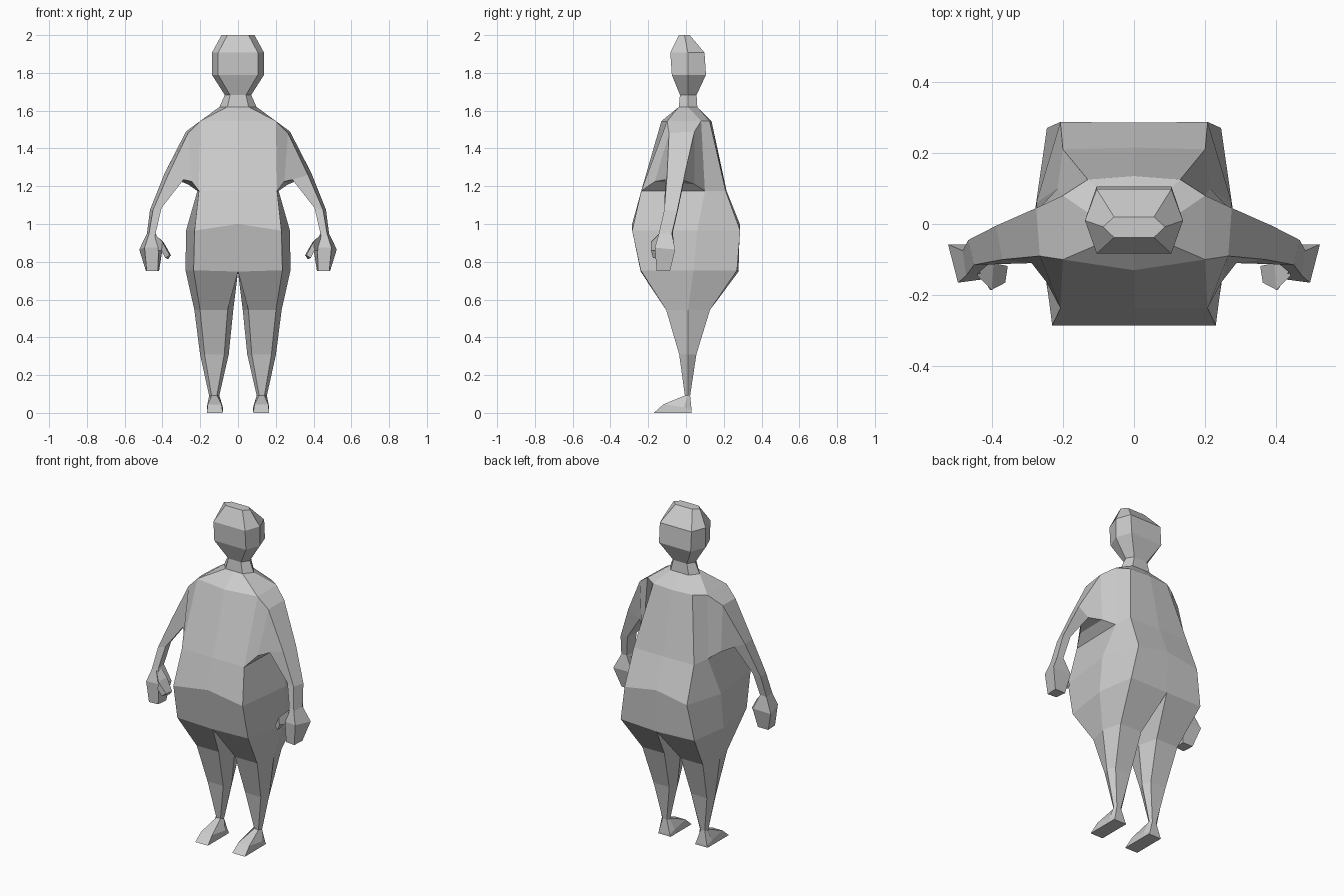
import bpy, bmesh

bm = bmesh.new()


def verts(points):
    return [bm.verts.new(p) for p in points]


def loft(rings, closed=False, skip=()):
    """Join successive rings of vertices with quads."""
    for k, (a, b) in enumerate(zip(rings, rings[1:])):
        n = len(a)
        for i in range(n if closed else n - 1):
            if (k, i) not in skip:
                j = (i + 1) % n
                bm.faces.new((a[i], a[j], b[j], b[i]))


def half_ring(z, f, s, b, cf=None, cb=None, zc=None):
    """Right half of a section: centre front, front, side, back, centre back."""
    zc = z if zc is None else zc
    return verts([(0, f[1] if cf is None else cf, zc), (*f, z), (*s, z),
                  (*b, z), (0, b[1] if cb is None else cb, zc)])


# Torso, neck and head: half sections from the hips to the crown
trunk = [
    half_ring(0.755, (0.235, -0.24), (0.278, 0.04), (0.245, 0.27), -0.24, 0.278, 0.748),
    half_ring(0.965, (0.23, -0.285), (0.275, 0.06), (0.207, 0.287), -0.285, 0.285, 1.0),
    half_ring(1.175, (0.207, -0.237), (0.215, 0.10), (0.20, 0.21), -0.237, 0.215),
    half_ring(1.545, (0.20, -0.10), (0.20, 0.08), (0.13, 0.125), -0.13, 0.135),
    half_ring(1.62, (0.056, -0.038), (0.098, 0.01), (0.06, 0.06)),
    half_ring(1.683, (0.042, -0.032), (0.07, 0.012), (0.045, 0.056)),
    half_ring(1.79, (0.105, -0.075), (0.138, 0.01), (0.105, 0.106)),
    half_ring(1.907, (0.105, -0.083), (0.138, 0.01), (0.105, 0.098)),
    half_ring(2.0, (0.056, -0.038), (0.087, -0.008), (0.056, 0.02)),
]
loft(trunk, skip={(2, 1)})          # leave the arm hole open
bm.faces.new(trunk[-1])

# Leg and foot: six-sided sections from the crotch to the sole


def leg_ring(z, cx, wide, narrow, front, mid, back):
    return verts([(cx - narrow, front, z), (cx + narrow, front, z), (cx + wide, mid, z),
                  (cx + narrow, back, z), (cx - narrow, back, z), (cx - wide, mid, z)])


hip = trunk[0] + verts([(0, 0.02, 0.745)])
ankle = leg_ring(0.092, 0.126, 0.027, 0.014, -0.006, 0.01, 0.022)
instep = verts([(0.087, -0.12, 0.045), (0.16, -0.12, 0.045), (0.165, -0.01, 0.03),
                (0.16, 0.03, 0.012), (0.087, 0.03, 0.012), (0.08, -0.01, 0.03)])
sole = leg_ring(0.0, 0.123, 0.042, 0.042, -0.17, -0.01, 0.03)
loft([hip,
      leg_ring(0.545, 0.128, 0.103, 0.073, -0.105, 0.01, 0.127),
      leg_ring(0.31, 0.125, 0.076, 0.052, -0.036, 0.01, 0.055),
      ankle, instep, sole], closed=True)
bm.faces.new(sole)

# Arm and hand: four-sided sections from the shoulder hole to the fingertips
shoulder = [trunk[3][1], trunk[3][2], trunk[2][2], trunk[2][1]]
arm = [shoulder] + [verts(r) for r in (
    [(0.265, -0.09, 1.48), (0.275, 0.045, 1.49), (0.265, 0.045, 1.21), (0.245, -0.165, 1.225)],
    [(0.37, -0.10, 1.26), (0.388, -0.005, 1.27), (0.315, -0.01, 1.23), (0.288, -0.11, 1.235)],
    [(0.45, -0.115, 1.075), (0.466, -0.045, 1.075), (0.417, -0.04, 1.085), (0.405, -0.11, 1.085)],
    [(0.472, -0.145, 0.945), (0.482, -0.075, 0.95), (0.443, -0.07, 0.955), (0.435, -0.135, 0.955)],
    [(0.495, -0.165, 0.875), (0.523, -0.057, 0.865), (0.40, -0.06, 0.865), (0.42, -0.155, 0.875)],
    [(0.483, -0.155, 0.75), (0.487, -0.085, 0.75), (0.418, -0.085, 0.75), (0.425, -0.15, 0.75)])]
loft(arm, closed=True)
bm.faces.new(arm[-1])

# Thumb: short stub pointing inwards and down
thumb = [verts(r) for r in (
    [(0.44, -0.145, 0.945), (0.44, -0.10, 0.945), (0.43, -0.10, 0.86), (0.43, -0.145, 0.86)],
    [(0.40, -0.185, 0.905), (0.395, -0.11, 0.905), (0.395, -0.11, 0.865), (0.405, -0.185, 0.86)],
    [(0.362, -0.165, 0.835), (0.355, -0.118, 0.835), (0.37, -0.118, 0.813), (0.385, -0.175, 0.82)])]
loft(thumb, closed=True)
bm.faces.new(thumb[0])
bm.faces.new(thumb[-1])

# Mirror to the other side, weld and orient
half = bm.verts[:] + bm.edges[:] + bm.faces[:]
bmesh.ops.mirror(bm, geom=half, axis='X', merge_dist=0.0005)
bmesh.ops.remove_doubles(bm, verts=bm.verts[:], dist=0.0005)
bmesh.ops.recalc_face_normals(bm, faces=bm.faces[:])

mesh = bpy.data.meshes.new("figure_body")
bm.to_mesh(mesh)
bm.free()
body = bpy.data.objects.new("figure_body", mesh)
bpy.context.collection.objects.link(body)
